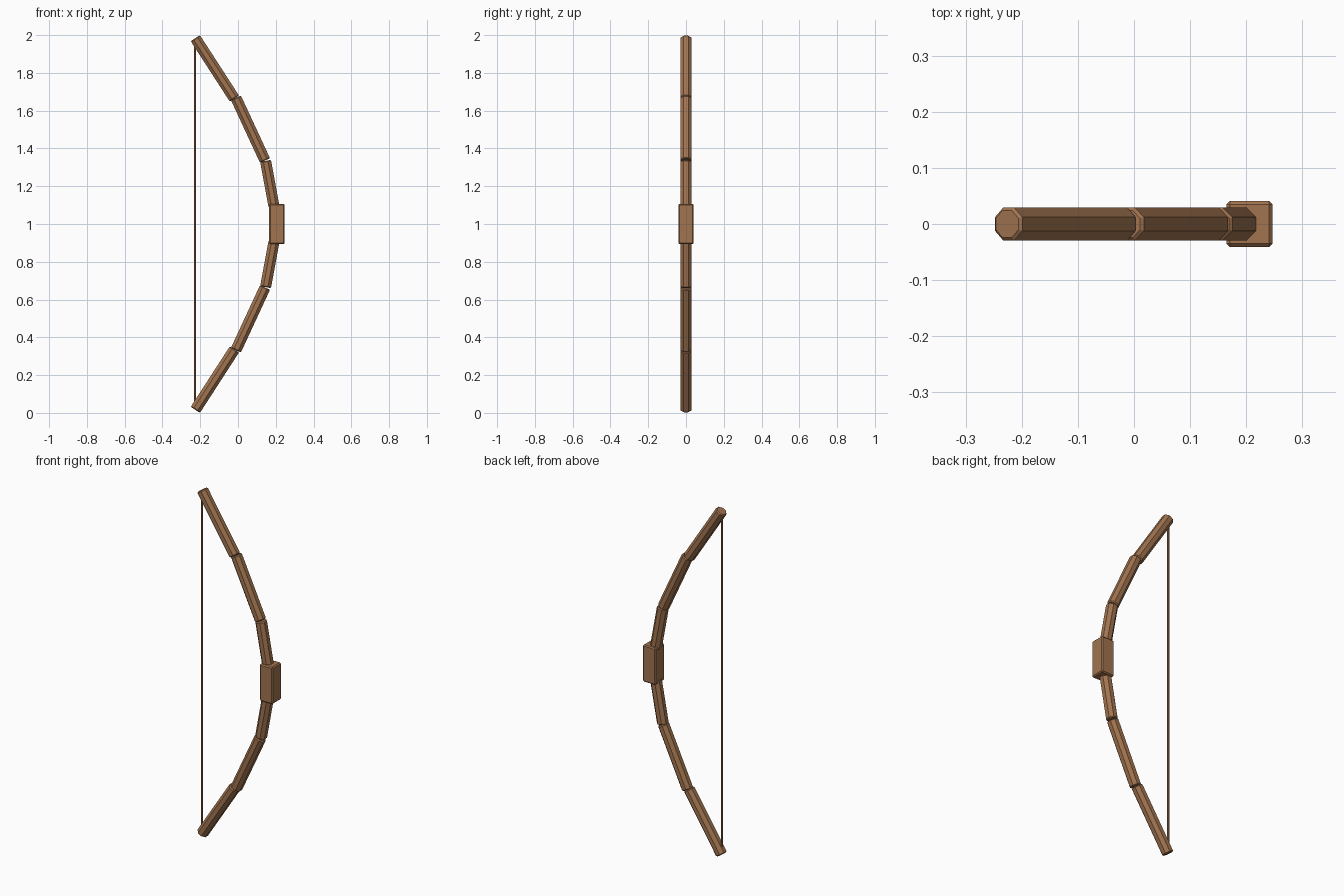
import bpy, math
from mathutils import Matrix, Vector

if "Cube" in bpy.data.objects:
    bpy.data.objects.remove(bpy.data.objects["Cube"])

wood = bpy.data.materials.new("brown wood")
wood.diffuse_color = (0.36, 0.175, 0.08, 1)
wood.use_nodes = True
wood.node_tree.nodes["Principled BSDF"].inputs["Base Color"].default_value = wood.diffuse_color


def finish(ob, name, bevel):
    ob.name = name
    ob.data.materials.append(wood)
    if bevel:
        m = ob.modifiers.new("bevel", 'BEVEL')
        m.width = bevel
        m.segments = 1
        m.limit_method = 'ANGLE'
        m.angle_limit = math.radians(60)


def rod(name, a, b, radius, bevel=0):
    """Eight-sided rod between two (x, z) points, flat side facing front."""
    a, b = Vector((a[0], 0, a[1])), Vector((b[0], 0, b[1]))
    d = b - a
    bpy.ops.mesh.primitive_cylinder_add(vertices=8, radius=radius, depth=d.length)
    ob = bpy.context.object
    ob.data.transform(Matrix.Rotation(math.pi / 8, 4, 'Z'))
    ob.rotation_euler = (0, math.atan2(d.x, d.z), 0)
    ob.location = (a + b) / 2
    finish(ob, name, bevel)


# Limb segments, from grip to tip, mirrored about z = 1
segments = [
    ("inner_limb", (0.191, 1.09), (0.146, 1.334)),
    ("middle_limb", (0.143, 1.336), (-0.011, 1.668)),
    ("outer_limb", (-0.019, 1.664), (-0.226, 1.984)),
]
for name, a, b in segments:
    rod("upper_" + name, a, b, 0.0315, 0.005)
    rod("lower_" + name, (a[0], 2 - a[1]), (b[0], 2 - b[1]), 0.0315, 0.005)

# Grip block
bpy.ops.mesh.primitive_cube_add(size=1, location=(0.206, 0, 1.0))
grip = bpy.context.object
grip.data.transform(Matrix.Diagonal((0.082, 0.082, 0.212, 1)))
finish(grip, "grip", 0.006)

# Bow string
rod("string", (-0.228, 0.03), (-0.228, 1.97), 0.006)
